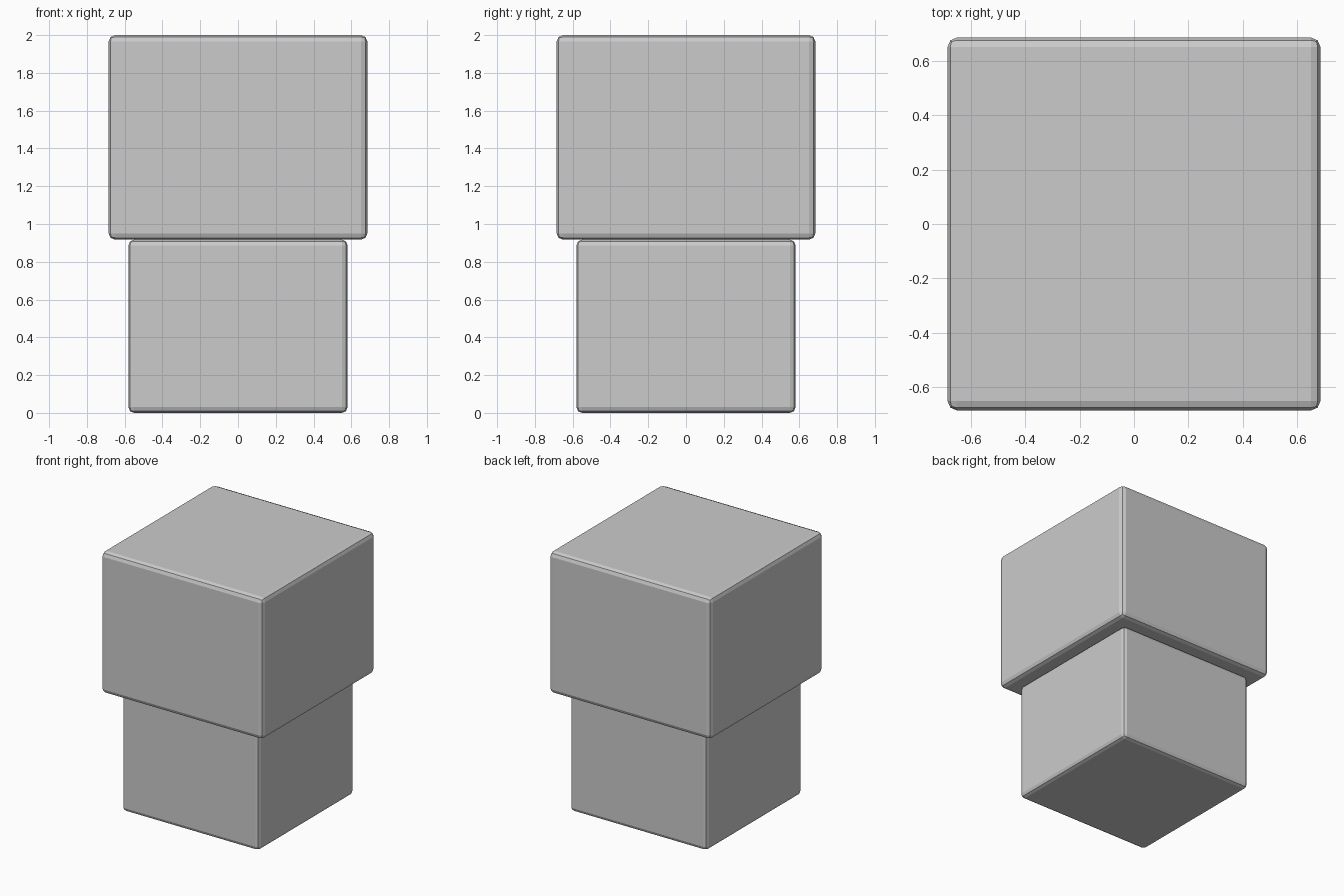
import bpy
import bmesh
from mathutils import Matrix, Vector

if "Cube" in bpy.data.objects:
    bpy.data.objects.remove(bpy.data.objects["Cube"])


def bevelled_block(name, width, z0, z1, radius):
    """Square block with two-segment rounded edges."""
    bm = bmesh.new()
    size = Matrix.Diagonal(Vector((width, width, z1 - z0, 1)))
    bmesh.ops.create_cube(bm, size=1, matrix=Matrix.Translation((0, 0, (z0 + z1) / 2)) @ size)
    bmesh.ops.bevel(bm, geom=bm.edges[:], offset=radius, offset_type='OFFSET',
                    segments=2, profile=0.5, affect='EDGES')
    mesh = bpy.data.meshes.new(name)
    bm.to_mesh(mesh)
    bm.free()
    obj = bpy.data.objects.new(name, mesh)
    bpy.context.collection.objects.link(obj)
    return obj


# Narrower block standing on the ground
bevelled_block("lower_block", 1.16, 0.0, 0.917, 0.03)
# Wider block resting on top
bevelled_block("upper_block", 1.37, 0.917, 2.0, 0.034)
